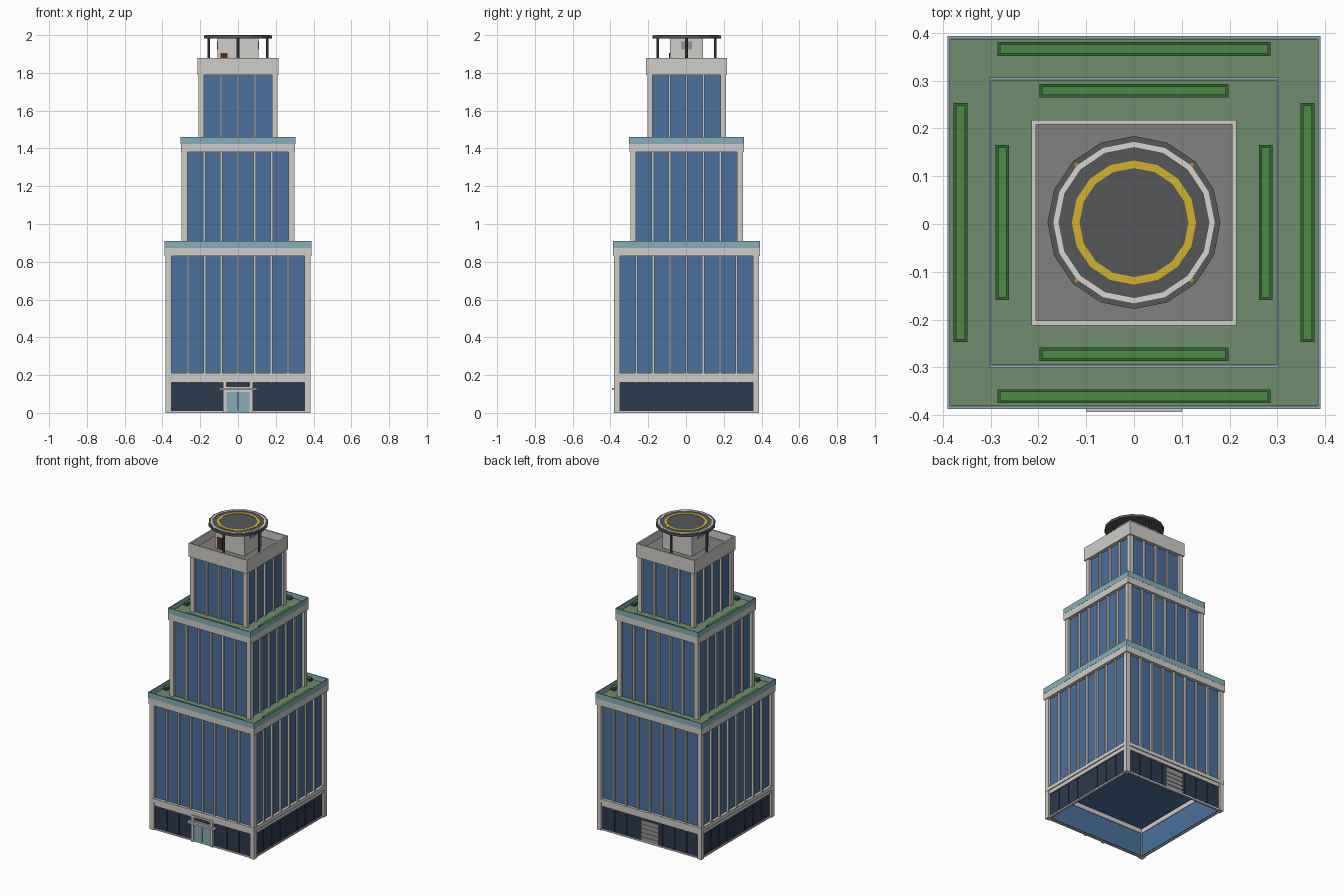
import bpy, bmesh, math
from mathutils import Matrix, Vector

if "Cube" in bpy.data.objects:
    bpy.data.objects.remove(bpy.data.objects["Cube"])

CY = 0.003  # tower axis sits slightly back because the canopy sticks out in front

COLORS = {
    "concrete": (0.62, 0.61, 0.58), "glass": (0.07, 0.16, 0.33), "lobby": (0.025, 0.042, 0.075),
    "teal": (0.24, 0.43, 0.48), "deck": (0.16, 0.27, 0.15), "hedge": (0.07, 0.26, 0.06),
    "planter": (0.03, 0.13, 0.03), "pad": (0.09, 0.095, 0.10), "yellow": (0.65, 0.45, 0.025),
    "white": (0.67, 0.66, 0.62), "roof": (0.22, 0.22, 0.22), "brown": (0.10, 0.03, 0.013),
    "orange": (0.60, 0.25, 0.05), "metal": (0.30, 0.30, 0.30),
}
MATS = {}
for key, c in COLORS.items():
    MATS[key] = bpy.data.materials.new(key)
    MATS[key].diffuse_color = (*c, 1)


def finish(name, bm, mat):
    me = bpy.data.meshes.new(name)
    bm.to_mesh(me)
    bm.free()
    me.materials.append(MATS[mat])
    ob = bpy.data.objects.new(name, me)
    ob.location.y = CY
    bpy.context.collection.objects.link(ob)
    return ob


def boxes(name, mat, items, sides=(0,)):
    """Boxes given as (x0, x1, y0, y1, z0, z1), repeated on the chosen sides (0 = front)."""
    bm = bmesh.new()
    for k in sides:
        rot = Matrix.Rotation(k * math.pi / 2, 4, "Z")
        for x0, x1, y0, y1, z0, z1 in items:
            mid = Vector((x0 + x1, y0 + y1, z0 + z1)) / 2
            m = rot @ Matrix.Translation(mid) @ Matrix.Diagonal((x1 - x0, y1 - y0, z1 - z0, 1))
            bmesh.ops.create_cube(bm, size=1, matrix=m)
    return finish(name, bm, mat)


ALL = (0, 1, 2, 3)


def block(name, mat, h, z0, z1):
    return boxes(name, mat, [(-h, h, -h, h, z0, z1)])


def wall_ring(name, mat, h, t, z0, z1):
    return boxes(name, mat, [(-h, h - t, -h, -h + t, z0, z1)], ALL)


def cylinders(name, mat, spots, r, z0, z1, n):
    bm = bmesh.new()
    for x, y in spots:
        bmesh.ops.create_cone(bm, cap_ends=True, segments=n, radius1=r, radius2=r, depth=z1 - z0,
                              matrix=Matrix.Translation((x, y, (z0 + z1) / 2)))
    return finish(name, bm, mat)


def flat_ring(name, mat, r0, r1, z0, z1, n=16):
    bm = bmesh.new()
    loops = []
    for r, z in ((r0, z0), (r1, z0), (r1, z1), (r0, z1)):
        loops.append([bm.verts.new((r * math.cos(math.tau * i / n), r * math.sin(math.tau * i / n), z))
                      for i in range(n)])
    for a in range(4):
        p, q = loops[a], loops[(a + 1) % 4]
        for i in range(n):
            j = (i + 1) % n
            bm.faces.new((p[i], p[j], q[j], q[i]))
    bmesh.ops.recalc_face_normals(bm, faces=bm.faces)
    return finish(name, bm, mat)


def tier(name, h, w, n, z0, z1, foot):
    """Glass body with corner piers and evenly spaced mullions on each side."""
    block(name + "_glass", "glass", h - 0.017, z0, z1)
    boxes(name + "_corner_piers", "concrete", [(-h, -w, -h, -w, foot, z1)], ALL)
    step = 2 * w / n
    fins = [(-w + i * step - 0.006, -w + i * step + 0.006, -h + 0.004, -h + 0.02, z0, z1)
            for i in range(1, n)]
    boxes(name + "_mullions", "concrete", fins, ALL)


def terrace(name, h, z0, z1, z2, hx, hy, d0, d1):
    """Roof slab, planted deck, glass balustrade and four hedges."""
    block(name + "_cornice", "concrete", h - 0.001, z0, z1)
    block(name + "_green_deck", "deck", h - 0.006, z1, z1 + 0.004)
    wall_ring(name + "_balustrade", "teal", h, 0.005, z1, z2)
    for part, mat, i, top in (("planters", "planter", 0, 0.015), ("hedges", "hedge", 0.005, 0.024)):
        for tag, length, sides in (("long", hx, (0, 2)), ("short", hy, (1, 3))):
            boxes(f"{name}_{tag}_{part}", mat,
                  [(-length + i, length - i, -d1 + i, -d0 - i, z1 + 0.003, z1 + top)], sides)


# Three stepped tiers
tier("lower_tier", 0.383, 0.353, 8, 0.19, 0.83, 0)
terrace("lower_terrace", 0.39, 0.83, 0.872, 0.91, 0.286, 0.25, 0.349, 0.378)
tier("middle_tier", 0.298, 0.268, 6, 0.874, 1.38, 0.874)
terrace("middle_terrace", 0.304, 1.38, 1.423, 1.46, 0.198, 0.162, 0.262, 0.29)
tier("upper_tier", 0.208, 0.18, 4, 1.425, 1.79, 1.425)

# Top roof with parapet
block("roof_slab", "concrete", 0.214, 1.79, 1.825)
block("roof_floor", "roof", 0.206, 1.82, 1.83)
wall_ring("roof_parapet", "concrete", 0.215, 0.01, 1.79, 1.88)

# Ground floor: open underneath, dark shopfront outside, blue lining inside
wall_ring("sill_band", "concrete", 0.384, 0.03, 0.185, 0.21)
wall_ring("ground_beam", "concrete", 0.378, 0.024, 0.16, 0.186)
wall_ring("ground_lining", "glass", 0.362, 0.005, 0.004, 0.19)
wall_ring("plinth", "concrete", 0.376, 0.012, 0, 0.01)
wall_ring("shopfront", "lobby", 0.370, 0.008, 0.01, 0.16)
boxes("shopfront_bars", "lobby",
      [(x - 0.003, x + 0.003, -0.374, -0.368, 0.01, 0.16)
       for x in (-0.265, -0.177, -0.09, 0.09, 0.177, 0.265)], ALL)

# Front entrance
boxes("entrance_frame", "concrete",
      [(-0.08, -0.06, -0.384, -0.366, 0, 0.165), (0.06, 0.08, -0.384, -0.366, 0, 0.165),
       (-0.08, 0.08, -0.384, -0.366, 0.163, 0.175), (-0.06, 0.06, -0.38, -0.366, 0.11, 0.14)])
boxes("entrance_doors", "teal",
      [(-0.06, -0.002, -0.377, -0.366, 0.003, 0.11), (0.002, 0.06, -0.377, -0.366, 0.003, 0.11)])
boxes("entrance_canopy", "concrete", [(-0.1, 0.1, -0.396, -0.366, 0.12, 0.132)])

# Rear service shutter with slats
boxes("service_shutter", "metal", [(-0.063, 0.063, -0.376, -0.366, 0.003, 0.145)], (2,))
boxes("shutter_slats", "metal",
      [(-0.063, 0.063, -0.379, -0.374, z, z + 0.006) for z in (0.03, 0.058, 0.086, 0.114)], (2,))

# Rooftop plant room
boxes("plant_room", "concrete", [(-0.108, 0.108, -0.088, 0.088, 1.828, 1.985)])
boxes("plant_room_door", "brown", [(-0.092, -0.055, -0.092, -0.086, 1.83, 1.905)])
boxes("plant_room_vents", "metal", [(-0.03, 0.03, -0.112, -0.106, 1.925, 1.965)], (1, 3))

# Helipad
cylinders("helipad_deck", "pad", [(0, 0)], 0.181, 1.982, 1.997, 16)
flat_ring("helipad_outer_ring", "white", 0.158, 0.169, 1.996, 1.9995)
flat_ring("helipad_inner_ring", "yellow", 0.114, 0.130, 1.996, 1.9995)
cylinders("helipad_posts", "pad", [(0.155, 0), (-0.155, 0), (0, 0.152), (0, -0.152)],
          0.007, 1.828, 1.984, 8)
cylinders("helipad_lights", "orange", [(sx * 0.121, sy * 0.121) for sx in (-1, 1) for sy in (-1, 1)],
          0.004, 1.996, 2.0, 6)

for m in bpy.data.materials:
    if m.users and not m.is_grease_pencil:
        m.use_nodes = True
        m.node_tree.nodes["Principled BSDF"].inputs["Base Color"].default_value = m.diffuse_color
